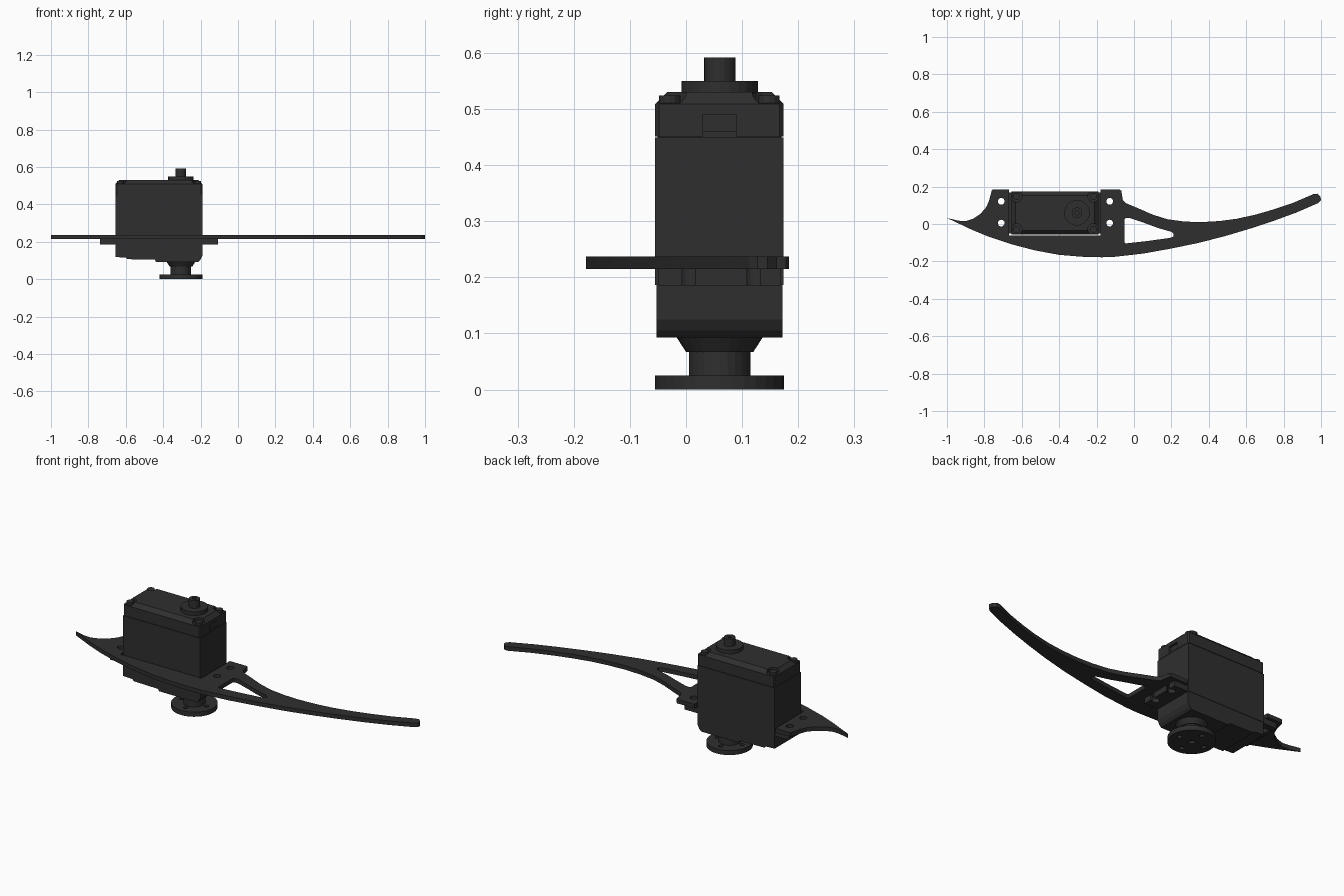
import bpy, bmesh, math

if "Cube" in bpy.data.objects:
    bpy.data.objects.remove(bpy.data.objects["Cube"])

dark = bpy.data.materials.new("dark_plastic")
dark.diffuse_color = (0.028, 0.028, 0.028, 1)
dark.use_nodes = True
dark.node_tree.nodes["Principled BSDF"].inputs["Base Color"].default_value = dark.diffuse_color
CX, CY = -0.305, 0.06          # output shaft axis
X0, X1 = -0.655, -0.19         # servo case ends
Y0, Y1 = -0.055, 0.174         # servo case sides


def finish(name, bm):
    bmesh.ops.recalc_face_normals(bm, faces=bm.faces)
    me = bpy.data.meshes.new(name)
    bm.to_mesh(me)
    bm.free()
    me.materials.append(dark)
    ob = bpy.data.objects.new(name, me)
    bpy.context.collection.objects.link(ob)
    return ob


def prism(name, pts, lo, hi, axis='Z'):
    """Extrude a closed outline (XY along Z, or XZ along Y)."""
    bm = bmesh.new()
    place = (lambda a, b: (a, b, lo)) if axis == 'Z' else (lambda a, b: (a, lo, b))
    f = bm.faces.new([bm.verts.new(place(a, b)) for a, b in pts])
    g = bmesh.ops.extrude_face_region(bm, geom=[f])
    d = (0, 0, hi - lo) if axis == 'Z' else (0, hi - lo, 0)
    bmesh.ops.translate(bm, vec=d, verts=[v for v in g['geom'] if isinstance(v, bmesh.types.BMVert)])
    return finish(name, bm)


def box(name, x0, x1, y0, y1, z0, z1):
    return prism(name, [(x0, y0), (x1, y0), (x1, y1), (x0, y1)], z0, z1)


def cyl(name, x, y, z0, z1, r0, r1=None, n=24):
    bm = bmesh.new()
    bmesh.ops.create_cone(bm, cap_ends=True, segments=n, radius1=r0,
                          radius2=r0 if r1 is None else r1, depth=z1 - z0)
    bmesh.ops.translate(bm, vec=(x, y, (z0 + z1) / 2), verts=bm.verts)
    return finish(name, bm)


def cut(ob, cutters):
    """Subtract the cutters, bake the result and delete them."""
    for c in cutters:
        m = ob.modifiers.new("cut", 'BOOLEAN')
        m.operation, m.object, m.solver = 'DIFFERENCE', c, 'EXACT'
    bpy.context.view_layer.update()
    me = bpy.data.meshes.new_from_object(ob.evaluated_get(bpy.context.evaluated_depsgraph_get()))
    ob.modifiers.clear()
    ob.data = me
    for c in cutters:
        bpy.data.objects.remove(c)


# Curved arm plate, with servo notch open at the back
outline = [(-1, .032), (-.94, .018), (-.9, .015), (-.86, .028), (-.82, .055), (-.79, .09),
           (-.775, .125), (-.76, .18), (-.755, .184), (-.668, .184), (-.668, -.061), (-.178, -.061),
           (-.178, .184), (-.075, .184), (-.068, .178), (-.06, .13), (-.045, .112), (.02, .085),
           (.1, .05), (.18, .025), (.27, .013), (.36, .01), (.46, .016), (.55, .028), (.65, .05),
           (.75, .079), (.85, .113), (.96, .16), (.98, .162), (.997, .145), (1, .127), (.985, .112),
           (.87, .062), (.75, .018), (.63, -.022), (.5, -.061), (.35, -.1), (.2, -.131), (.05, -.158),
           (-.1, -.175), (-.17, -.178), (-.28, -.175), (-.4, -.165), (-.53, -.141), (-.66, -.107),
           (-.78, -.067), (-.88, -.025), (-.94, .004)]
plate = prism("arm_plate", outline, .215, .237)
window = [(-.05, .026), (-.044, .032), (-.022, .032), (.06, .004), (.13, -.022), (.2, -.042),
          (.212, -.052), (.212, -.066), (.195, -.074), (.08, -.09), (-.044, -.104), (-.05, -.099)]
holes = [(x, y) for x in (-.71, -.13) for y in (.005, .121)]
cut(plate, [prism("window_cut", window, .1, .3)] +
    [cyl("hole_cut", x, y, .1, .3, .018, n=20) for x, y in holes])

# Mounting lugs with open-ended screw slots
for side, xa, xb, hx, ex in (("left", -.738, -.64, -.71, -.8), ("right", -.205, -.108, -.13, -.05)):
    lug = box(side + "_mounting_lug", xa, xb, -.05, .169, .185, .2149)
    cutters = []
    for y in (.005, .121):
        cutters.append(cyl("slot_cut", hx, y, .1, .3, .0185, n=20))
        cutters.append(box("slot_cut", min(hx, ex), max(hx, ex), y - .012, y + .012, .1, .3))
    cut(lug, cutters)

# Servo case: middle body and stepped gear housing below
box("servo_body", X0, X1, Y0, Y1, .186, .449)
prism("gear_housing", [(X0, .186), (X0, .118), (-.6, .116), (-.592, .107), (-.445, .104),
                       (-.438, .093), (-.212, .093), (-.2, .105), (X1, .125), (X1, .186)],
      Y0 + .002, Y1 - .002, 'Y')

# Case cap: chamfered rim, corner screw recesses and cable exit
bm = bmesh.new()
bmesh.ops.create_cube(bm, size=1)
for v in bm.verts:
    v.co = (X0 if v.co.x < 0 else X1, Y0 if v.co.y < 0 else Y1, .451 if v.co.z < 0 else .53)
top = [e for e in bm.edges if all(v.co.z > .5 for v in e.verts)]
bmesh.ops.bevel(bm, geom=top, offset=.021, segments=1, affect='EDGES', profile=.5)
upright = [e for e in bm.edges if abs(e.verts[0].co.z - e.verts[1].co.z) > .04]
bmesh.ops.bevel(bm, geom=upright, offset=.007, segments=1, affect='EDGES', profile=.5)
cap = finish("case_cap", bm)
corners = [(x, y) for x in (X0 + .026, X1 - .026) for y in (Y0 + .026, Y1 - .026)]
cut(cap, [cyl("recess_cut", x, y, .511, .6, .031, n=16) for x, y in corners] +
    [box("cable_cut", X1 - .012, X1 + .05, .03, .089, .44, .49)])
for i, (x, y) in enumerate(corners):
    cyl(f"case_screw_{i + 1}", x, y, .505, .524, .019, n=12)
box("cap_seam", X0 + .004, X1 - .004, Y0 + .004, Y1 - .004, .44, .46)

# Rear bearing boss on top with hollow pin
cyl("top_boss", CX, CY, .525, .55, .068)
pin = cyl("top_pin", CX, CY, .545, .592, .028, n=20)
cut(pin, [cyl("pin_cut", CX, CY, .57, .65, .011, n=12)])

# Output collar, shaft and horn disc below
cyl("output_collar", CX, CY, .067, .095, .06, .078)
cyl("output_shaft", CX, CY, .02, .07, .055)
horn = cyl("horn_disc", CX, CY, 0, .025, .115, n=32)
ring = [(CX + .075 * math.cos(a), CY + .075 * math.sin(a))
        for a in (i * math.pi / 2 for i in range(4))]
cut(horn, [cyl("horn_cut", x, y, -.1, .1, .012, n=12) for x, y in ring] +
    [cyl("horn_cut", CX, CY, -.1, .015, .016, n=16)])
